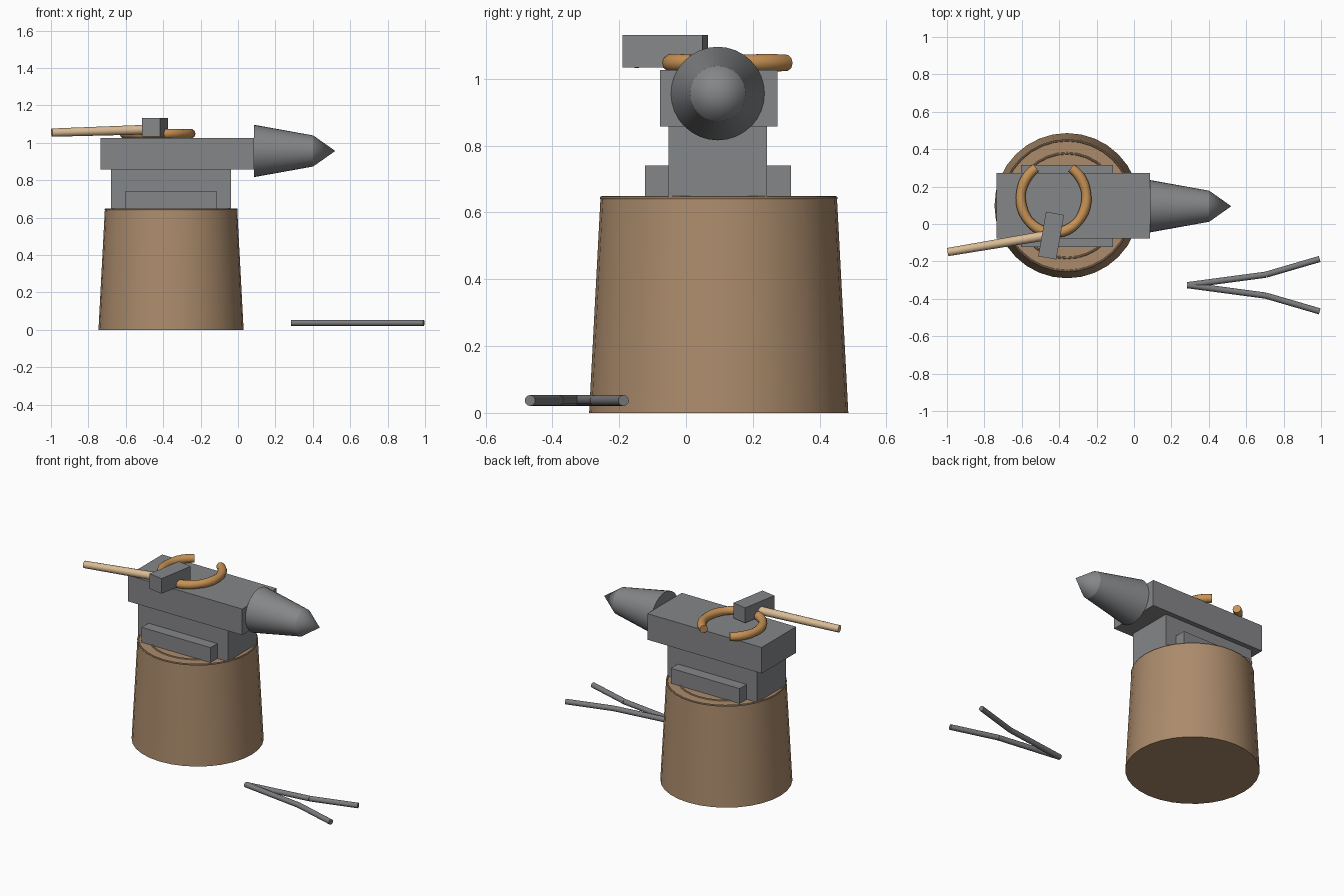
import bpy, math
from mathutils import Vector

if "Cube" in bpy.data.objects:
    bpy.data.objects.remove(bpy.data.objects["Cube"])


def mat(name, rgb):
    m = bpy.data.materials.new(name)
    m.diffuse_color = (*rgb, 1)
    m.use_nodes = True
    m.node_tree.nodes["Principled BSDF"].inputs["Base Color"].default_value = m.diffuse_color
    return m


WOOD = mat("stump_brown", (0.41, 0.26, 0.15))
STEEL = mat("steel_grey", (0.235, 0.24, 0.25))
DARK = mat("tong_grey", (0.20, 0.20, 0.215))
COPPER = mat("copper_orange", (0.58, 0.29, 0.09))
PALE = mat("pale_wood", (0.70, 0.50, 0.30))


def finish(name, m, smooth=True):
    ob = bpy.context.object
    ob.name = name
    ob.data.materials.append(m)
    if smooth:
        bpy.ops.object.shade_smooth_by_angle(angle=math.radians(40))
    return ob


def box(name, lo, hi, m, rot=0):
    lo, hi = Vector(lo), Vector(hi)
    bpy.ops.mesh.primitive_cube_add(size=1, location=(lo + hi) / 2, rotation=(0, 0, rot))
    bpy.context.object.scale = hi - lo
    return finish(name, m, False)


def rod(name, a, b, r1, r2, m, sides=12):
    a, b = Vector(a), Vector(b)
    d = b - a
    bpy.ops.mesh.primitive_cone_add(vertices=sides, radius1=r1, radius2=r2, depth=d.length,
                                    location=(a + b) / 2,
                                    rotation=d.to_track_quat('Z', 'Y').to_euler())
    return finish(name, m)


CX, CY = -0.358, 0.098

# Stump with growth rings on top
rod("stump", (CX, CY, 0), (CX, CY, 0.643), 0.388, 0.354, WOOD, 32)
for i, r in enumerate((0.35, 0.28, 0.19)):
    bpy.ops.mesh.primitive_torus_add(major_segments=32, minor_segments=8, major_radius=r,
                                     minor_radius=0.006, location=(CX, CY, 0.643))
    finish(f"stump_ring_{i + 1}", WOOD)

# Anvil body
box("anvil_foot", (-0.605, -0.122, 0.643), (-0.112, 0.315, 0.74), STEEL)
box("anvil_waist", (-0.68, -0.052, 0.643), (-0.037, 0.243, 0.857), STEEL)
box("anvil_top", (-0.735, -0.078, 0.857), (0.085, 0.274, 1.026), STEEL)

# Horn: tapered body and pointed tip
rod("horn_body", (0.085, CY - .003, 0.956), (0.402, CY - .003, 0.956), 0.14, 0.083, STEEL, 32)
rod("horn_tip", (0.402, CY - .003, 0.956), (0.52, CY - .003, 0.956), 0.083, 0, STEEL, 32)

# Horseshoe: open oval swept with a round section, lightly swollen between joints
N = 36
cu = bpy.data.curves.new("horseshoe", 'CURVE')
cu.dimensions = '3D'
cu.bevel_depth = 0.027
cu.bevel_resolution = 3
cu.use_fill_caps = True
sp = cu.splines.new('POLY')
sp.points.add(N)
for i, p in enumerate(sp.points):
    a = math.radians(122 + 296 * i / N)
    p.co = (-0.43 + 0.176 * math.cos(a), 0.14 + 0.188 * math.sin(a), 1.048, 1)
    p.radius = 0.93 + 0.09 * abs(math.sin(math.pi * i / 6))
shoe = bpy.data.objects.new("horseshoe", cu)
bpy.context.collection.objects.link(shoe)
bpy.ops.object.select_all(action='DESELECT')
shoe.select_set(True)
bpy.context.view_layer.objects.active = shoe
bpy.ops.object.convert(target='MESH')
finish("horseshoe", COPPER)

# Hammer
box("hammer_head", (-0.492, -0.183, 1.034), (-0.394, 0.059, 1.132), STEEL, math.radians(-10))
rod("hammer_handle", (-0.996, -0.15, 1.054), (-0.46, -0.06, 1.071), 0.022, 0.026, PALE)

# Tongs: two bent arms meeting at one end
for side in (1, -1):
    pts = [(0.285, -0.327), (0.705, -0.327 + side * 0.056), (0.993, -0.327 + side * 0.14)]
    for i in range(2):
        rod(f"tong_arm_{'back' if side > 0 else 'front'}_{i + 1}",
            (*pts[i], 0.037), (*pts[i + 1], 0.037), 0.0165, 0.0165, DARK)
